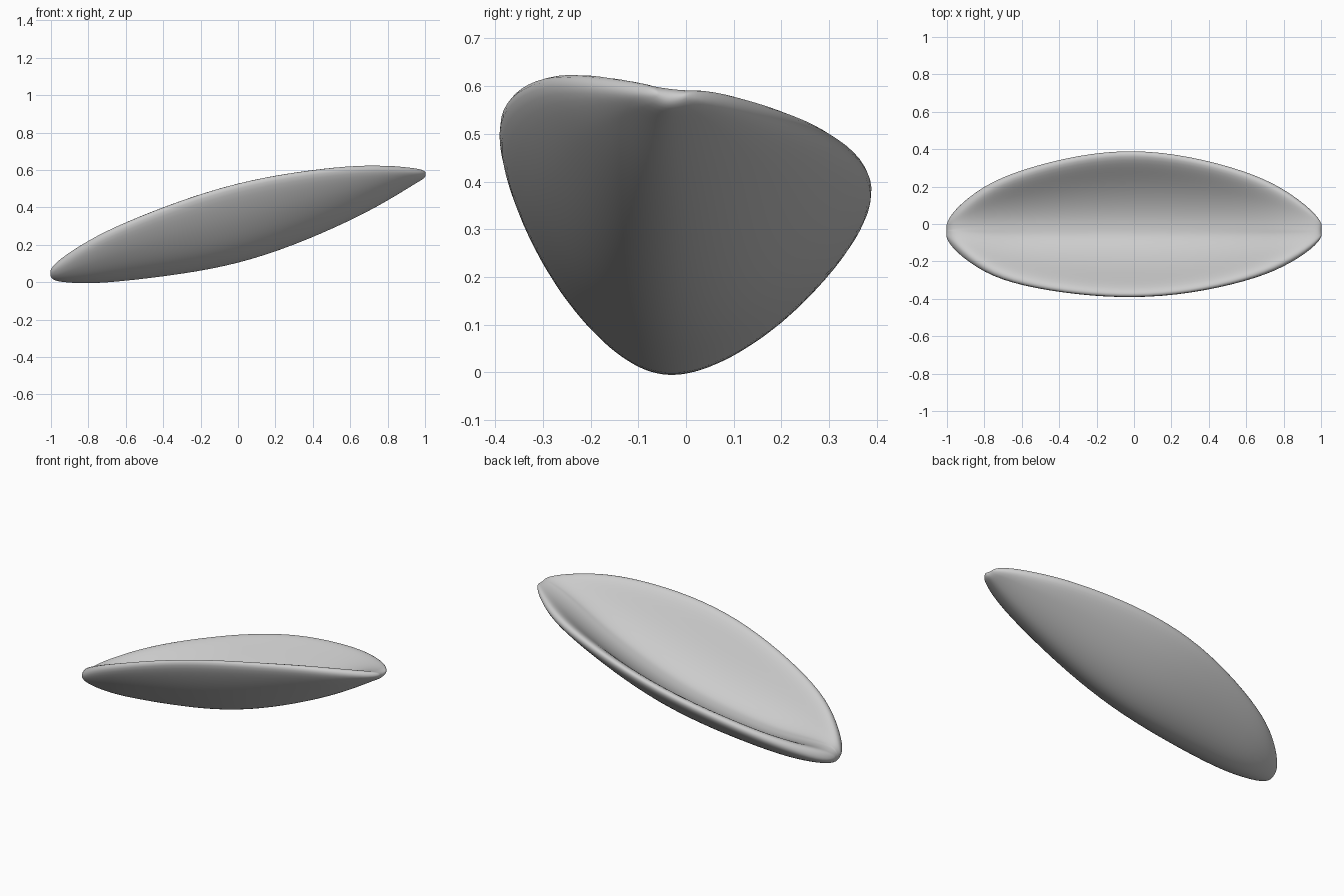
import bpy, bmesh, math
from mathutils import Vector

if "Cube" in bpy.data.objects:
    bpy.data.objects.remove(bpy.data.objects["Cube"])

# stations along the shell: x, front rim y, back rim y, front rim z, back rim z, keel z
STATIONS = [
    (-1.005, -.075, .00, .065, .06, .02),
    (-.965, -.15, .085, .12, .10, .0),
    (-.80, -.278, .222, .238, .178, -.012),
    (-.60, -.347, .306, .335, .247, .003),
    (-.30, -.397, .385, .455, .338, .038),
    (.00, -.415, .415, .548, .418, .092),
    (.30, -.39, .378, .603, .482, .192),
    (.60, -.322, .296, .636, .535, .325),
    (.80, -.245, .203, .635, .568, .433),
    (.96, -.135, .075, .612, .595, .535),
    (1.005, -.07, .005, .592, .588, .558),
]
KEEL_Y = -.035
N = 12


def section(x, yf, yb, zf, zb, zk):
    """Closed ring: rounded V wall with an outer skin, an inner skin and round lips."""
    h = min(.036, (zf - zk) * .3)
    fill = min(1, max(0, (abs(x) - .7) / .28)) ** 1.5    # hollow fades out at the tips

    def mid(s):
        y, z = (yf + h, zf - h) if s < 0 else (yb - h, zb - h)
        k = abs(s)
        return Vector((KEEL_Y + (y - KEEL_Y) * k, zk + h + (z - zk - h) * k ** 1.8))

    ring = []
    for side in (1, -1):
        for i in range(N + 1):
            s = side * (2 * i / N - 1)
            p = mid(s)
            t = (mid(min(1, s + .03)) - mid(max(-1, s - .03))).normalized()
            n = Vector((t.y, -t.x)) * side
            if i in (0, N):                      # lip: push outward along the wall
                p += n * h * .75 + t * math.copysign(h * .8, s)
            elif side == 1:
                p += n * h
            else:                                # inner skin, thicker over the keel
                p += n * h * (1 + .5 * (1 - abs(s)) ** 2)
                flat = zf + (zb - zf) * (s + 1) / 2
                p.y += max(0, flat - p.y) * fill
            ring.append((x, p.x, p.y))
    return ring


# curved, tilted shell lofted through the sections
bm = bmesh.new()
rings = [[bm.verts.new(p) for p in section(*st)] for st in STATIONS]
for a, b in zip(rings, rings[1:]):
    for i in range(len(a)):
        j = (i + 1) % len(a)
        bm.faces.new((a[i], a[j], b[j], b[i]))
# close both pointed ends
for r in (rings[0], rings[-1]):
    m = len(r)
    for i in range(N):
        bm.faces.new((r[i], r[i + 1], r[m - 2 - i], r[m - 1 - i]))
bmesh.ops.recalc_face_normals(bm, faces=bm.faces)
me = bpy.data.meshes.new("leaf_dish")
bm.to_mesh(me)
bm.free()
dish = bpy.data.objects.new("leaf_dish", me)
bpy.context.collection.objects.link(dish)
for f in me.polygons:
    f.use_smooth = True
sub = dish.modifiers.new("smooth", 'SUBSURF')
sub.levels = sub.render_levels = 2
